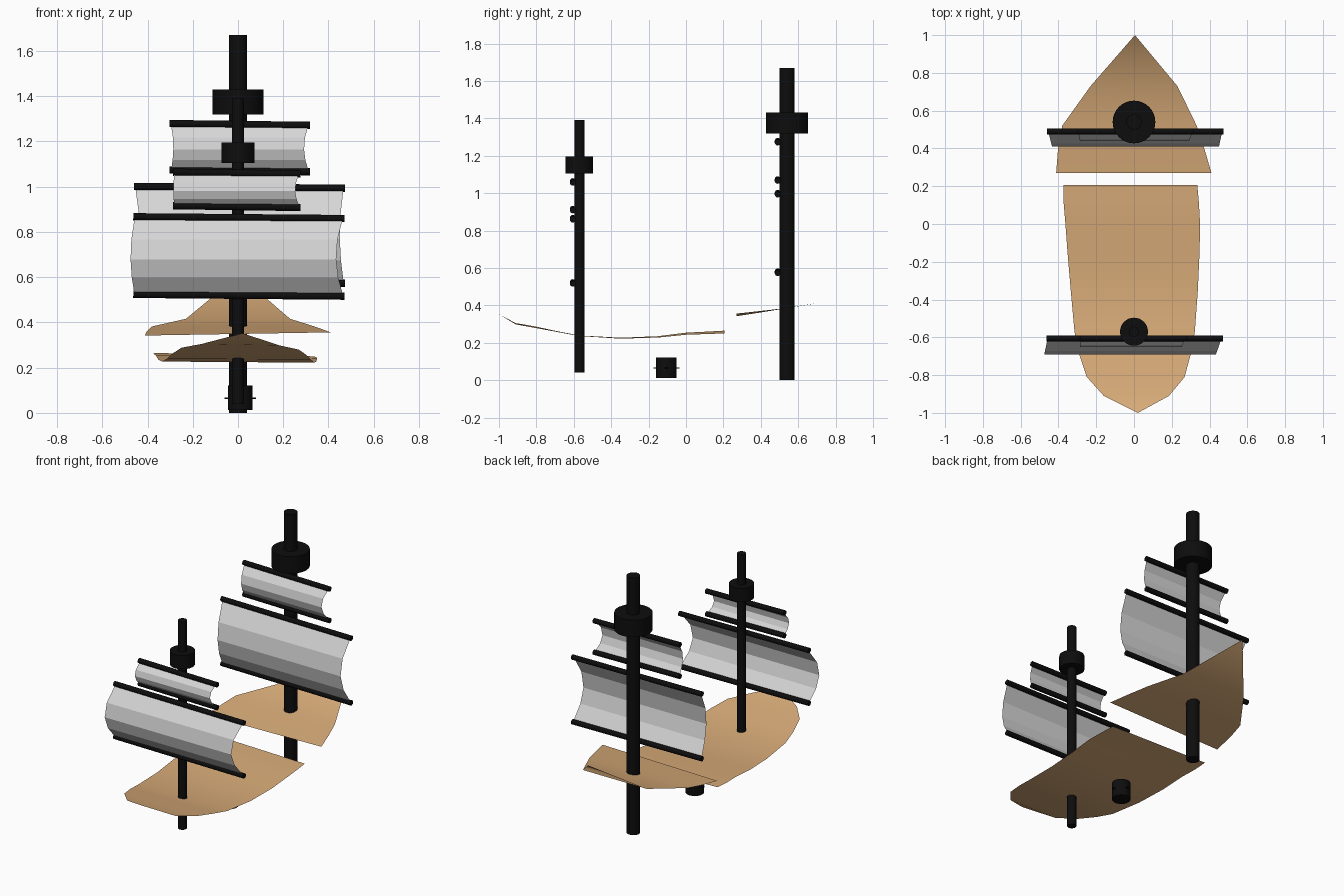
import bpy, bmesh, math
from mathutils import Vector

if "Cube" in bpy.data.objects:
    bpy.data.objects.remove(bpy.data.objects["Cube"])


def material(name, rgb):
    m = bpy.data.materials.new(name)
    m.diffuse_color = (*rgb, 1)
    m.use_nodes = True
    m.node_tree.nodes["Principled BSDF"].inputs["Base Color"].default_value = m.diffuse_color
    return m


BLACK = material("black_wood", (0.004, 0.004, 0.004))
CLOTH = material("sail_cloth", (0.68, 0.68, 0.68))
PLANK = material("tan_deck", (0.69, 0.41, 0.19))


def finish(obj, mat):
    obj.data.materials.append(mat)
    return obj


def rod(name, a, b, radius, sides=24):
    """Closed cylinder running from a to b."""
    a, b = Vector(a), Vector(b)
    d = b - a
    bpy.ops.mesh.primitive_cylinder_add(vertices=sides, radius=radius, depth=d.length,
                                        location=(a + b) / 2)
    obj = bpy.context.object
    obj.name = name
    obj.rotation_euler = d.to_track_quat('Z', 'Y').to_euler()
    bpy.ops.object.shade_smooth_by_angle(angle=math.radians(35))
    return finish(obj, BLACK)


def sheet(name, rows, mat, smooth=False):
    """Open surface joining (left, right) point pairs; a None right point is a tip."""
    bm = bmesh.new()
    pairs = [[bm.verts.new(p) for p in row if p is not None] for row in rows]
    for p, q in zip(pairs, pairs[1:]):
        f = bm.faces.new(p + q[::-1])
        f.smooth = smooth
    bmesh.ops.recalc_face_normals(bm, faces=bm.faces[:])
    bm.normal_update()
    # decks face up, sails face forward
    if sum(f.normal.z - f.normal.y for f in bm.faces) < 0:
        bmesh.ops.reverse_faces(bm, faces=bm.faces[:])
    me = bpy.data.meshes.new(name)
    bm.to_mesh(me)
    bm.free()
    obj = bpy.data.objects.new(name, me)
    bpy.context.collection.objects.link(obj)
    return finish(obj, mat)


# Masts with lookout baskets
rod("rear_mast", (0, 0.54, 0), (0, 0.54, 1.67), 0.04)
rod("rear_lookout", (0, 0.54, 1.32), (0, 0.54, 1.43), 0.113, 32)
rod("front_mast", (0, -0.57, 0.04), (0, -0.57, 1.39), 0.027)
rod("front_lookout", (0, -0.57, 1.105), (0, -0.57, 1.195), 0.074, 32)

# Capstan below the deck, with a thin cross plate
rod("capstan", (0.01, -0.105, 0.012), (0.01, -0.105, 0.12), 0.055)
rod("capstan_plate", (0.01, -0.105, 0.062), (0.01, -0.105, 0.067), 0.07, 4)

# Sails: name, y, left, right, top, bottom, belly, left shift, right shift
SAILS = [
    ("rear_main", 0.49, -0.46, 0.473, 0.997, 0.577, 0.08, 0.02, -0.017),
    ("rear_top", 0.49, -0.302, 0.318, 1.275, 1.07, 0.05, 0.01, -0.02),
    ("front_main", -0.605, -0.463, 0.47, 0.863, 0.52, 0.085, -0.018, -0.03),
    ("front_top", -0.605, -0.287, 0.277, 1.06, 0.912, 0.045, -0.005, -0.018),
]
PROFILE = [(0, 0), (0.28, 0.8), (0.54, 1), (0.77, 0.7), (1, 0)]
for name, y, xl, xr, top, bot, belly, sl, sr in SAILS:
    for part, z in (("upper", top), ("lower", bot)):
        rod(f"{name}_{part}_yard", (xl, y, z + 0.004), (xr, y, z - 0.004), 0.016, 16)
    rows = []
    for t, d in PROFILE:
        z = top + (bot - top) * t
        rows.append(((xl + 0.006 + sl * d, y - belly * d, z),
                     (xr - 0.006 + sr * d, y - belly * d, z)))
    sheet(f"{name}_sail", rows, CLOTH)

# Front deck: y, left x, right x, left z, right z
FRONT = [
    (-0.91, -0.16, 0.185, 0.305, 0.298), (-0.81, -0.25, 0.268, 0.288, 0.28),
    (-0.69, -0.29, 0.30, 0.262, 0.258), (-0.57, -0.315, 0.322, 0.239, 0.236),
    (-0.35, -0.335, 0.338, 0.227, 0.222), (-0.15, -0.352, 0.347, 0.235, 0.228),
    (0, -0.363, 0.35, 0.254, 0.243), (0.12, -0.373, 0.343, 0.26, 0.247),
    (0.207, -0.372, 0.335, 0.265, 0.25),
]
sheet("front_deck", [((0.02, -1, 0.352), None)] +
      [((a, y, p), (b, y, q)) for y, a, b, p, q in FRONT], PLANK, True)

# Rear deck, rising to a pointed end
REAR = [
    (0.73, -0.23, 0.23, 0.416, 0.416), (0.52, -0.38, 0.332, 0.382, 0.384),
    (0.40, -0.402, 0.372, 0.362, 0.37), (0.27, -0.412, 0.41, 0.342, 0.356),
]
sheet("rear_deck", [((0.005, 1, 0.61), None)] +
      [((a, y, p), (b, y, q)) for y, a, b, p, q in REAR], PLANK, True)
